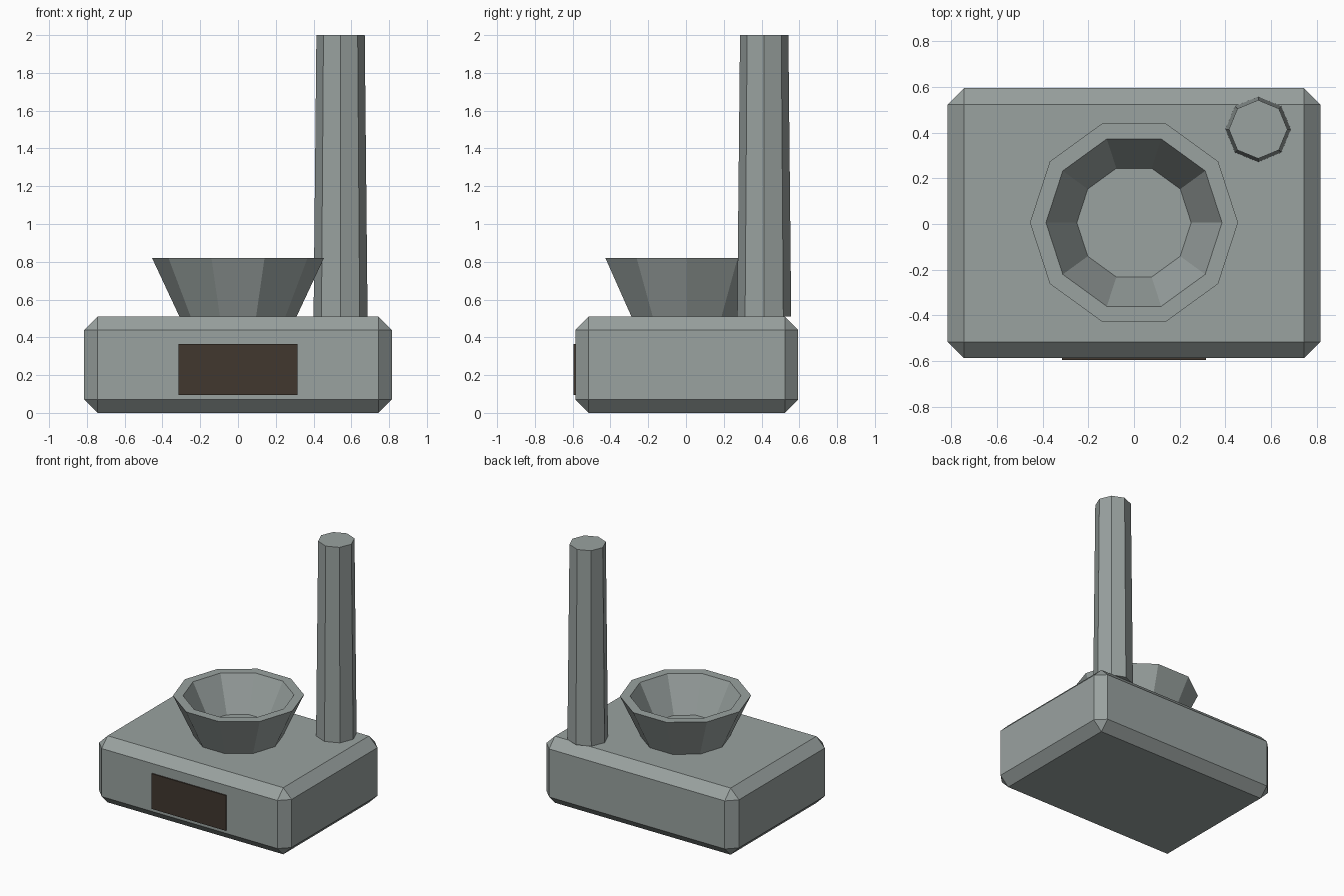
import bpy
import bmesh
import math
from mathutils import Matrix

default = bpy.data.objects.get("Cube")
if default:
    bpy.data.objects.remove(default, do_unlink=True)


def material(name, rgb):
    mat = bpy.data.materials.new(name)
    mat.use_nodes = True
    colour = (*rgb, 1)
    mat.diffuse_color = colour
    mat.node_tree.nodes["Principled BSDF"].inputs["Base Color"].default_value = colour
    return mat


def finish(name, bm, mat):
    bmesh.ops.recalc_face_normals(bm, faces=bm.faces)
    mesh = bpy.data.meshes.new(name)
    bm.to_mesh(mesh)
    bm.free()
    obj = bpy.data.objects.new(name, mesh)
    bpy.context.collection.objects.link(obj)
    mesh.materials.append(mat)
    return obj


def box(name, size, centre, mat, bevel=0):
    bm = bmesh.new()
    bmesh.ops.create_cube(bm, size=1, matrix=Matrix.Translation(centre) @ Matrix.Diagonal((*size, 1)))
    if bevel:
        bmesh.ops.bevel(bm, geom=bm.edges[:], offset=bevel, segments=1, affect='EDGES')
    return finish(name, bm, mat)


def lathe(name, profile, sides, centre, mat):
    """Stack faceted rings from (radius, z) pairs and cap both ends."""
    bm = bmesh.new()
    rings = []
    for radius, z in profile:
        angles = [math.tau * i / sides for i in range(sides)]
        rings.append([bm.verts.new((centre[0] + radius * math.cos(a),
                                    centre[1] + radius * math.sin(a), z)) for a in angles])
    for low, high in zip(rings, rings[1:]):
        for i in range(sides):
            j = (i + 1) % sides
            bm.faces.new((low[i], low[j], high[j], high[i]))
    bm.faces.new(rings[0])
    bm.faces.new(rings[-1])
    return finish(name, bm, mat)


stone = material("grey green stone", (0.32, 0.36, 0.35))
dark = material("dark brown opening", (0.052, 0.038, 0.028))

base_top = 0.51

# Chamfered block with a dark opening on its front
box("base_block", (1.63, 1.18, base_top), (0, 0.004, base_top / 2), stone, bevel=0.071)
box("front_opening", (0.63, 0.009, 0.27), (0, -0.5905, 0.23), dark)

# Flared bowl with a flat rim and a sunken floor
lathe("bowl", [(0.31, base_top), (0.455, 0.82), (0.385, 0.82), (0.25, 0.56)],
      10, (0, 0.006), stone)

# Tapered chimney at the back left corner
lathe("chimney", [(0.143, base_top), (0.128, 2)], 8, (0.543, 0.414), stone)
